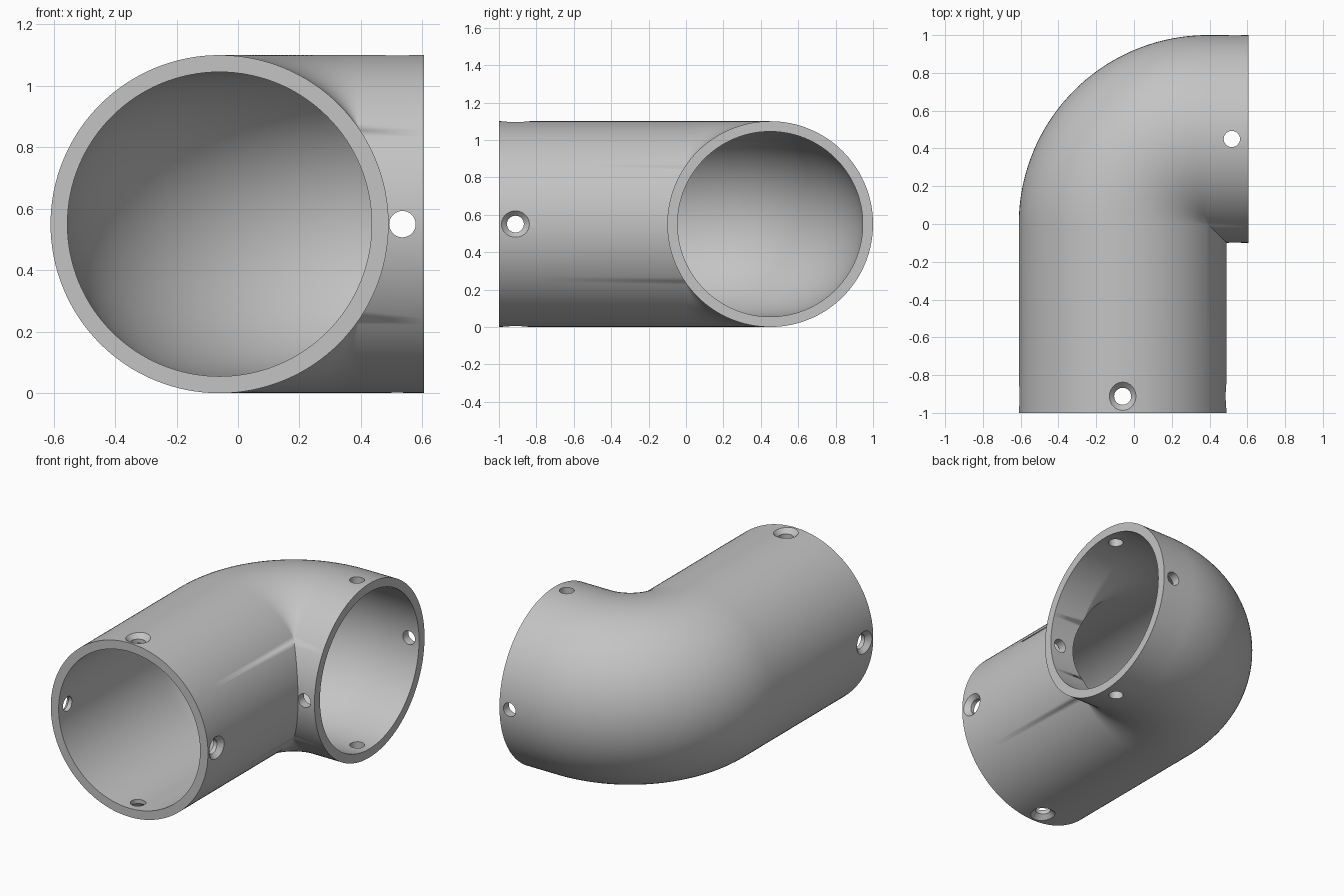
import bpy, bmesh
from math import cos, sin, pi
from mathutils import Matrix, Vector

cube = bpy.data.objects.get("Cube")
if cube:
    bpy.data.objects.remove(cube)

OUTER, INNER, BEND = 0.55, 0.495, 0.45
PIVOT = Vector((0.39, 0, 0.55))       # axis of the bend
FRONT_END, SIDE_END = -1.0, 0.605
SEGS, STEPS = 128, 40

grey = bpy.data.materials.new("light grey plastic")
grey.use_nodes = True
color = (0.55, 0.55, 0.55, 1)
grey.diffuse_color = color
grey.node_tree.nodes["Principled BSDF"].inputs["Base Color"].default_value = color


def new_object(name, bm):
    mesh = bpy.data.meshes.new(name)
    bm.to_mesh(mesh)
    bm.free()
    mesh.materials.append(grey)
    obj = bpy.data.objects.new(name, mesh)
    bpy.context.collection.objects.link(obj)
    return obj


def line_points(radius, angle):
    """One lengthwise line of the pipe: straight, quarter bend, straight.
    Lines inside the bend axis meet at a mitre instead."""
    reach = BEND + radius * cos(angle)
    z = PIVOT.z + radius * sin(angle)
    points = [Vector((PIVOT.x - reach, y, z)) for y in (FRONT_END, -0.8)]
    for i in range(STEPS + 1):
        turn = pi / 2 * i / STEPS
        if reach > 0:
            points.append(Vector((PIVOT.x - reach * cos(turn), reach * sin(turn), z)))
        else:
            points.append(Vector((PIVOT.x - reach, reach, z)))
    points.append(Vector((SIDE_END, reach, z)))
    return points


# Pipe elbow: outer and inner skins joined by flat end rims
bm = bmesh.new()
skins = []
for radius in (OUTER, INNER):
    skins.append([[bm.verts.new(p) for p in line_points(radius, 2 * pi * k / SEGS)]
                  for k in range(SEGS)])
for k in range(SEGS):
    n = (k + 1) % SEGS
    for skin in skins:
        a, b = skin[k], skin[n]
        for i in range(len(a) - 1):
            bm.faces.new((a[i], b[i], b[i + 1], a[i + 1]))
    for end in (0, -1):
        bm.faces.new((skins[0][k][end], skins[0][n][end],
                      skins[1][n][end], skins[1][k][end]))
bmesh.ops.remove_doubles(bm, verts=bm.verts, dist=0.00005)
bmesh.ops.recalc_face_normals(bm, faces=bm.faces)
elbow = new_object("pipe_elbow", bm)


# Screw holes: round plugs pointing outwards, optionally countersunk
def add_plug(bm, centre, direction, profile, sides=32):
    place = Matrix.Translation(centre) @ direction.to_track_quat("Z", "Y").to_matrix().to_4x4()
    rings = [[bm.verts.new(place @ Vector((r * cos(2 * pi * k / sides),
                                           r * sin(2 * pi * k / sides), h)))
              for k in range(sides)] for h, r in profile]
    for low, high in zip(rings, rings[1:]):
        for k in range(sides):
            n = (k + 1) % sides
            bm.faces.new((low[k], low[n], high[n], high[k]))
    bm.faces.new(rings[0][::-1])
    bm.faces.new(rings[-1])


countersunk = [(0.4, 0.045), (0.52, 0.045), (0.55, 0.075), (0.62, 0.075)]
plain = [(0.4, 0.043), (0.62, 0.043)]
bm = bmesh.new()
for sign in (-1, 1):
    up, side, back = (Vector(v) * sign for v in ((0, 0, 1), (1, 0, 0), (0, 1, 0)))
    for way in (up, side):
        add_plug(bm, Vector((PIVOT.x - BEND, -0.912, PIVOT.z)), way, countersunk)
    add_plug(bm, Vector((0.518, BEND, PIVOT.z)), up, plain)
    add_plug(bm, Vector((0.535, BEND, PIVOT.z)), back, plain)
bmesh.ops.recalc_face_normals(bm, faces=bm.faces)
cutter = new_object("screw_hole_cutter", bm)
cutter.hide_render = True

cut = elbow.modifiers.new("screw holes", "BOOLEAN")
cut.operation, cut.solver, cut.object = "DIFFERENCE", "EXACT", cutter

bpy.ops.object.select_all(action="DESELECT")
bpy.context.view_layer.objects.active = elbow
elbow.select_set(True)
bpy.ops.object.modifier_apply(modifier=cut.name)
bpy.data.objects.remove(cutter)
bpy.ops.object.shade_smooth_by_angle(angle=pi / 6)
